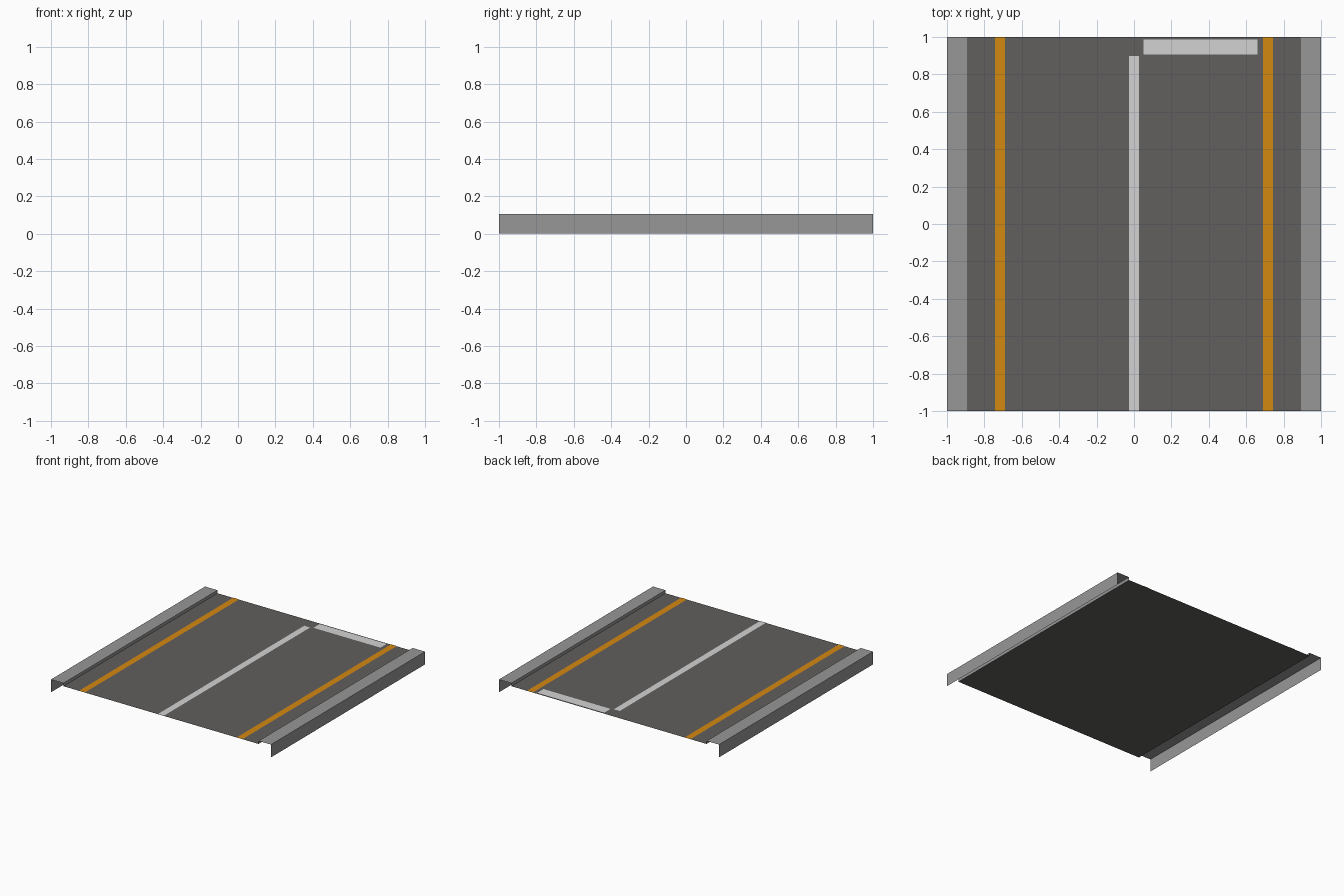
import bpy

if "Cube" in bpy.data.objects:
    bpy.data.objects.remove(bpy.data.objects["Cube"])

ROAD_Z, CURB_Z, EDGE = 0.08, 0.105, 0.887


def material(name, rgb):
    m = bpy.data.materials.new(name)
    m.diffuse_color = (*rgb, 1)
    m.use_nodes = True
    m.node_tree.nodes["Principled BSDF"].inputs["Base Color"].default_value = m.diffuse_color
    return m


asphalt = material("dark_asphalt", (0.120, 0.116, 0.110))
concrete = material("grey_concrete", (0.31, 0.31, 0.31))
white = material("white_paint", (0.65, 0.65, 0.65))
orange = material("orange_paint", (0.65, 0.25, 0.005))


def strip(name, profile, y0, y1, mat):
    """Open sheet: an x/z profile (left to right) swept along y."""
    verts = [(x, y, z) for x, z in profile for y in (y0, y1)]
    faces = [(2 * i, 2 * i + 2, 2 * i + 3, 2 * i + 1) for i in range(len(profile) - 1)]
    me = bpy.data.meshes.new(name)
    me.from_pydata(verts, [], faces)
    me.materials.append(mat)
    ob = bpy.data.objects.new(name, me)
    bpy.context.collection.objects.link(ob)
    return ob


def marking(name, x0, x1, y0, y1, mat):
    z = ROAD_Z + 0.002
    return strip(name, [(x0, z), (x1, z)], y0, y1, mat)


# road surface
strip("road_surface", [(-EDGE, ROAD_Z), (EDGE, ROAD_Z)], -1, 1, asphalt)

# kerbs: outer wall, top and low inner step
kerb = [(-1, 0), (-1, CURB_Z), (-EDGE, CURB_Z), (-EDGE, ROAD_Z)]
strip("left_kerb", kerb, -1, 1, concrete)
strip("right_kerb", [(-x, z) for x, z in reversed(kerb)], -1, 1, concrete)

# painted markings
marking("left_edge_line", -0.743, -0.69, -1, 1, orange)
marking("right_edge_line", 0.69, 0.743, -1, 1, orange)
marking("centre_line", -0.027, 0.027, -1, 0.898, white)
marking("stop_line", 0.05, 0.66, 0.907, 0.987, white)
